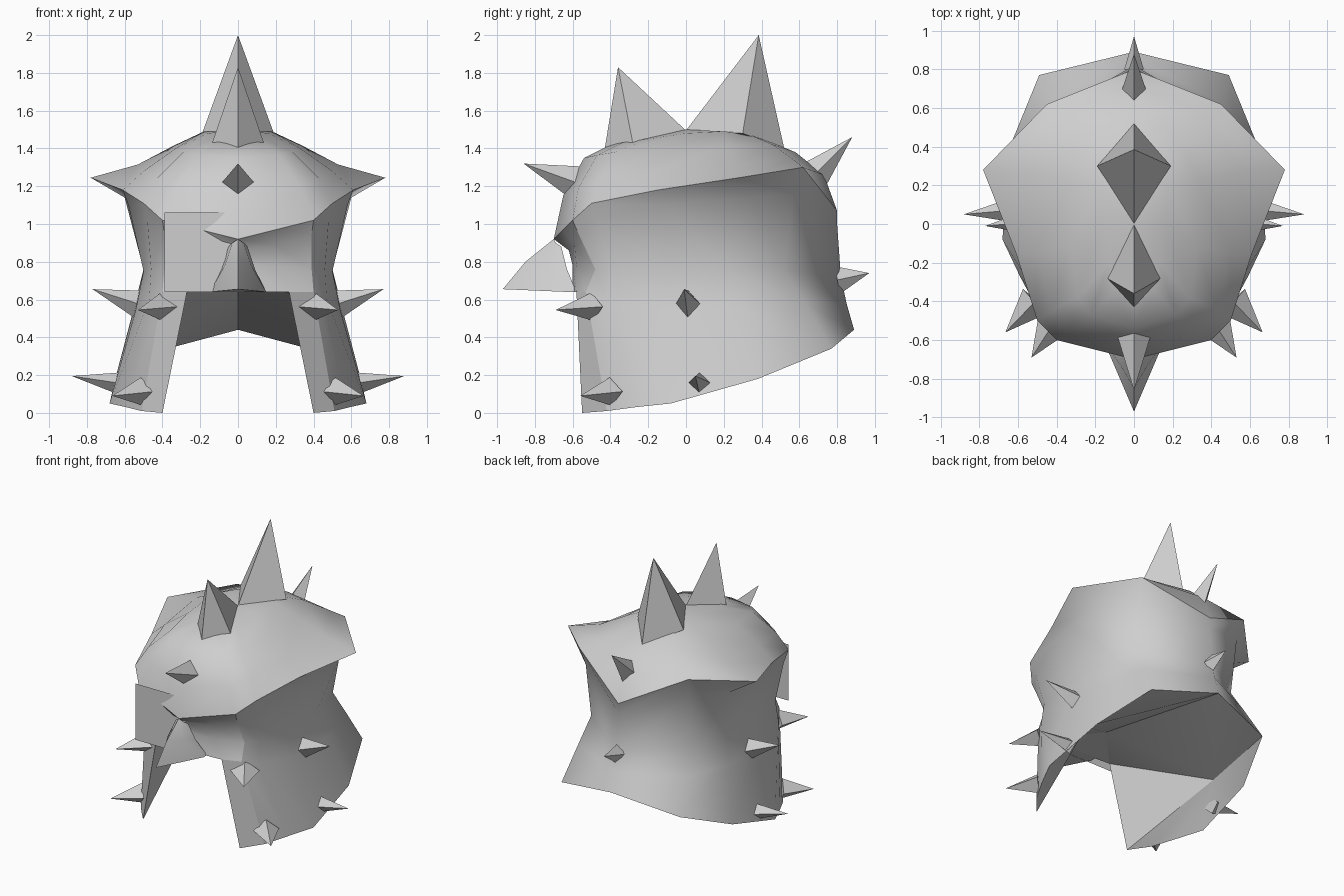
import bpy, bmesh, math
from mathutils import Vector

if "Cube" in bpy.data.objects:
    bpy.data.objects.remove(bpy.data.objects["Cube"], do_unlink=True)

steel = bpy.data.materials.new("grey_steel")
steel.use_nodes = True
grey = (0.62, 0.62, 0.62, 1)
steel.diffuse_color = grey
steel.node_tree.nodes["Principled BSDF"].inputs["Base Color"].default_value = grey


def make_object(name, verts, faces, smooth=None):
    bm = bmesh.new()
    vs = [bm.verts.new(v) for v in verts]
    for f in faces:
        bm.faces.new([vs[i] for i in f])
    bmesh.ops.remove_doubles(bm, verts=bm.verts, dist=0.001)
    bmesh.ops.recalc_face_normals(bm, faces=bm.faces)
    mesh = bpy.data.meshes.new(name)
    bm.to_mesh(mesh)
    bm.free()
    mesh.materials.append(steel)
    obj = bpy.data.objects.new(name, mesh)
    bpy.context.collection.objects.link(obj)
    if smooth:
        bpy.ops.object.select_all(action='DESELECT')
        obj.select_set(True)
        bpy.context.view_layer.objects.active = obj
        bpy.ops.object.shade_smooth_by_angle(angle=math.radians(smooth))
    return obj


def mirrored_sheet(name, rows, smooth):
    """Bridge rows of points into a sheet and mirror it across x = 0."""
    n = len(rows[0])
    half = [p for row in rows for p in row]
    verts, faces = [], []
    for side in (1, -1):
        base = len(verts)
        verts += [(side * x, y, z) for x, y, z in half]
        for r in range(len(rows) - 1):
            for c in range(n - 1):
                a = base + r * n + c
                faces.append((a, a + 1, a + n + 1, a + n))
    return make_object(name, verts, faces, smooth)


def pyramid(name, tip, base):
    return make_object(name, [tip] + base,
                       [(0, i + 1, (i + 1) % 4 + 1) for i in range(4)] + [(1, 2, 3, 4)])


def spike(name, root, tip, width, height):
    """Four-sided spike on a diamond base square to its axis."""
    root, tip = Vector(root), Vector(tip)
    axis = (tip - root).normalized()
    side = axis.cross(Vector((0, 0, 1))).normalized()
    up = side.cross(axis)
    root = root - axis * 0.03
    return pyramid(name, tip, [root + side * width, root + up * height,
                               root - side * width, root - up * height])


# Flared cap: brim, shoulder, upper and crown rings, front to back
brim = [(0, -.70, .92), (.40, -.60, 1.02), (.50, -.50, 1.11), (.61, -.15, 1.18),
        (.78, .28, 1.245), (.45, .62, 1.30), (0, .80, 1.07)]
shoulder = [(0, -.65, 1.15), (.33, -.57, 1.19), (.43, -.45, 1.24), (.50, -.15, 1.28),
            (.53, .26, 1.315), (.36, .57, 1.34), (0, .73, 1.26)]
upper = [(0, -.54, 1.35), (.22, -.47, 1.365), (.29, -.38, 1.38), (.33, -.12, 1.40),
         (.34, .22, 1.415), (.22, .46, 1.42), (0, .58, 1.38)]
crown = [(0, -.40, 1.42), (.10, -.34, 1.43), (.13, -.2, 1.45), (.16, 0, 1.48),
         (.18, .2, 1.49), (.12, .32, 1.48), (0, .36, 1.47)]
mirrored_sheet("cap", [brim, shoulder, upper, crown, [(0, 0, 1.5)] * len(crown)], 60)

# Cheek and neck shell: from the brim under the eave to the waist and lower edge
eave = [(.39, -.57, .95), (.48, -.47, 1.02), (.58, -.13, 1.10), (.60, .34, 1.14),
        (.43, .57, 1.16), (0, .80, 1.0)]
waist = [(.39, -.48, .76), (.46, -.40, .76), (.50, -.1, .75), (.50, .22, .76),
         (.42, .52, .76), (0, .82, .72)]
hip = [(.40, -.53, .64), (.47, -.42, .60), (.54, -.09, .55), (.55, .28, .56),
       (.45, .63, .58), (0, .85, .58)]
hem = [(.51, -.42, .01), (.59, -.27, .03), (.68, -.08, .05), (.65, .38, .18),
       (.49, .77, .34), (0, .89, .44)]
mirrored_sheet("cheek_and_neck_shell", [brim[1:], eave, waist, hip, hem], 75)

# Front faces of the cheeks beside the mouth opening
mouth, corner, foot = (0, -.60, .64), (.27, -.58, .64), (.40, -.55, 0)
mirrored_sheet("cheek_front", [[corner, hip[0]], [foot, hem[0]]], 40)

# Inner lining: cheek walls and a sloping ceiling that meets the neck edge
peak, inner = (0, -.30, .66), (.56, .17, .29)
edge = [corner, foot] + hem + [peak, corner]
mirrored_sheet("lining", [edge, [inner] * len(edge)], 30)
mirrored_sheet("lining_front", [[mouth, corner], [peak] * 2], 30)

# Recessed visor between the beak and the cheeks
mirrored_sheet("visor", [brim[:1] + [(.20, -.65, .97)] + brim[1:2],
                         [(0, -.62, .86), (.20, -.59, .89), eave[0]],
                         [(0, -.60, .78), (.20, -.58, .78), waist[0]],
                         [mouth, corner, hip[0]]], 60)

# Pointed beak below the brow
mirrored_sheet("beak", [[(0, -.70, .92), (.03, -.69, .90), (.05, -.66, .88)],
                        [(0, -.85, .80), (.07, -.73, .78), (.09, -.63, .76)],
                        [(0, -.97, .655), (.15, -.62, .64), (.15, -.58, .64)]], 60)
make_object("beak_underside", [(0, -.97, .655), (.15, -.62, .64), (.15, -.58, .64),
                               (-.15, -.58, .64), (-.15, -.62, .64)], [range(5)])

# Flat plate over one eye
make_object("eye_plate", [(-.39, -.655, .64), (.03, -.655, .64),
                          (.03, -.655, 1.06), (-.39, -.655, 1.06)], [range(4)])

# Crest spikes meeting at the crown
pyramid("rear_crest_spike", (0, .385, 2),
        [(0, 0, 1.495), (.19, .30, 1.48), (0, .52, 1.40), (-.19, .30, 1.48)])
pyramid("front_crest_spike", (0, -.36, 1.83),
        [(0, 0, 1.495), (.14, -.28, 1.42), (0, -.43, 1.40), (-.14, -.28, 1.42)])

# Single spikes on the centre line
spike("brow_spike", (0, -.61, 1.23), (0, -.86, 1.32), .085, .09)
spike("back_spike", (0, .69, 1.27), (0, .88, 1.46), .07, .09)
spike("neck_spike", (0, .83, .71), (0, .97, .74), .05, .075)

# Paired spikes on the cheeks
for label, s in (("left", 1), ("right", -1)):
    for part, root, tip, w, h in (
            ("side", (.54, .01, .58), (.77, -.01, .655), .07, .08),
            ("lower_side", (.65, .07, .16), (.88, .05, .195), .065, .06),
            ("cheek", (.42, -.52, .56), (.53, -.69, .545), .10, .075),
            ("lower_cheek", (.53, -.42, .11), (.665, -.56, .09), .09, .075)):
        spike(f"{label}_{part}_spike", (s * root[0], *root[1:]), (s * tip[0], *tip[1:]), w, h)
